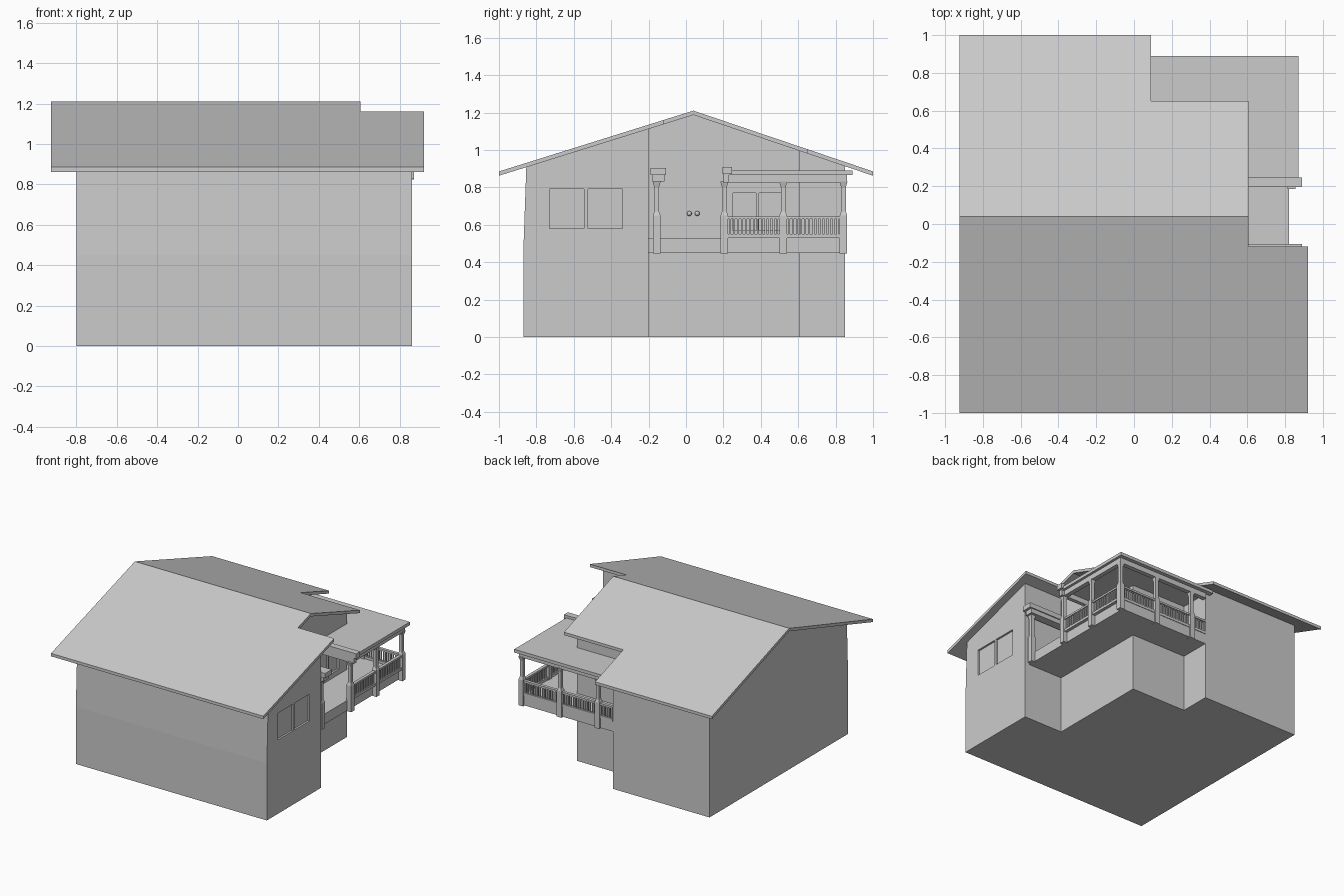
import bpy, bmesh
from mathutils import Vector

cube = bpy.data.objects.get("Cube")
if cube:
    bpy.data.objects.remove(cube)

grey = bpy.data.materials.new("light_grey")
grey.use_nodes = True
grey.diffuse_color = (0.6, 0.6, 0.6, 1)
grey.node_tree.nodes["Principled BSDF"].inputs["Base Color"].default_value = (0.6, 0.6, 0.6, 1)


def finish(name, bm):
    bmesh.ops.recalc_face_normals(bm, faces=bm.faces)
    mesh = bpy.data.meshes.new(name)
    bm.to_mesh(mesh)
    bm.free()
    mesh.materials.append(grey)
    obj = bpy.data.objects.new(name, mesh)
    bpy.context.collection.objects.link(obj)
    return obj


def add_prism(bm, points, offset):
    """Extrude a closed outline of 3D points along an offset."""
    face = bm.faces.new([bm.verts.new(p) for p in points])
    out = bmesh.ops.extrude_face_region(bm, geom=[face], use_keep_orig=True)
    top = [g for g in out["geom"] if isinstance(g, bmesh.types.BMVert)]
    bmesh.ops.translate(bm, verts=top, vec=offset)
    return top


def add_box(bm, x, y, z):
    add_prism(bm, [(x[0], y[0], z[0]), (x[1], y[0], z[0]), (x[1], y[1], z[0]), (x[0], y[1], z[0])],
              (0, 0, z[1] - z[0]))


def boxes(name, items):
    bm = bmesh.new()
    for item in items:
        add_box(bm, *item)
    return finish(name, bm)


# Shared dimensions
RIDGE_Y, RIDGE_Z, EAVE_Z, THICK = 0.04, 1.21, 0.885, 0.023
FLOOR, DECK_TOP = 0.45, 0.53
WALL_X, STEP_Y = 0.52, 0.61
FOOTPRINT = [(-0.8, -0.87), (0.86, -0.87), (0.86, -0.2), (WALL_X, -0.2),
             (WALL_X, STEP_Y), (0.04, STEP_Y), (0.04, 0.85), (-0.8, 0.85)]


def roof_z(y):
    run = RIDGE_Y + 1 if y < RIDGE_Y else 1 - RIDGE_Y
    return RIDGE_Z - abs(y - RIDGE_Y) * (RIDGE_Z - EAVE_Z) / run


# Lower storey
bm = bmesh.new()
add_prism(bm, [(x, y, 0) for x, y in FOOTPRINT], (0, 0, FLOOR))
finish("lower_walls", bm)

# Upper storey, leaning in slightly at the front and trimmed under the roof
bm = bmesh.new()
for v in add_prism(bm, [(x, y, FLOOR) for x, y in FOOTPRINT], (0, 0, 0.85)):
    if v.co.y < -0.8:
        v.co.y += 0.03
for side in (-1, 1):
    eave = Vector((0, side, EAVE_Z))
    ridge = Vector((0, RIDGE_Y, RIDGE_Z))
    normal = Vector((1, 0, 0)).cross(ridge - eave)
    if normal.z < 0:
        normal.negate()
    bmesh.ops.bisect_plane(bm, geom=bm.verts[:] + bm.edges[:] + bm.faces[:],
                           plane_co=ridge - Vector((0, 0, THICK - 0.002)), plane_no=normal, clear_outer=True)
    bmesh.ops.holes_fill(bm, edges=[e for e in bm.edges if e.is_boundary])
upper_walls = finish("upper_walls", bm)

# Window recesses: two in the side gable, two under the porch
cutter = boxes("window_cutter",
               [((0.845, 0.9), y, (0.58, 0.79)) for y in ((-0.73, -0.545), (-0.525, -0.34))] +
               [((WALL_X - 0.015, 0.6), y, (0.57, 0.77)) for y in ((0.25, 0.375), (0.39, 0.51))])
cutter.hide_render = True
cutter.hide_set(True)
cut = upper_walls.modifiers.new("windows", "BOOLEAN")
cut.object = cutter
cut.operation = "DIFFERENCE"
cut.solver = "EXACT"


# Main roof: stepped outline of each slope, projected up to the pitch
def roof_slope(name, outline):
    bm = bmesh.new()
    add_prism(bm, [(x, y, roof_z(y)) for x, y in outline], (0, 0, -THICK))
    finish(name, bm)


roof_slope("front_roof", [(-0.925, -1), (0.92, -1), (0.92, -0.12), (0.605, -0.12),
                          (0.605, RIDGE_Y), (-0.925, RIDGE_Y)])
roof_slope("back_roof", [(-0.925, RIDGE_Y), (0.605, RIDGE_Y), (0.605, 0.65), (0.09, 0.65),
                         (0.09, 1), (-0.925, 1)])

# Porch deck and roof, both wrapping the recessed corner
def wrap_slab(name, x_out, y_front, y_out, z0, z1, x_in):
    bm = bmesh.new()
    outline = [(WALL_X, y_front), (x_out, y_front), (x_out, y_out), (x_in, y_out),
               (x_in, STEP_Y), (WALL_X, STEP_Y)]
    add_prism(bm, [(x, y, z0) for x, y in outline], (0, 0, z1 - z0))
    finish(name, bm)


wrap_slab("porch_deck", 0.82, -0.2, 0.85, FLOOR, DECK_TOP, 0.04)
wrap_slab("porch_roof", 0.87, 0.22, 0.89, 0.865, 0.89, 0.0)

# Beams carrying the porch roof and framing the open entry
boxes("porch_beams", [((0.815, 0.85), (0.2, 0.86), (0.825, 0.865)),
                      ((0.04, 0.85), (0.825, 0.86), (0.825, 0.865))])
boxes("entry_beams", [((WALL_X, 0.89), (-0.19, -0.107), (0.865, 0.903)),
                      ((WALL_X, 0.87), (-0.18, -0.115), (0.83, 0.865)),
                      ((WALL_X, 0.89), (0.195, 0.245), (0.87, 0.91)),
                      ((WALL_X, 0.87), (0.2, 0.23), (0.825, 0.87))])

# Posts: wide base, tapered shoulder, slim shaft and flared top
POST_X, POST_Y = 0.833, 0.842
side_posts = [(POST_X, y) for y in (-0.157, 0.205, 0.52, POST_Y)]
back_posts = [(x, POST_Y) for x in (0.5, 0.17)]
POST_PROFILE = [(0.02, FLOOR - 0.005), (0.02, 0.65), (0.013, 0.67), (0.013, 0.8), (0.021, 0.83)]
bm = bmesh.new()
for px, py in side_posts + back_posts:
    rings = [[bm.verts.new((px + sx * r, py + sy * r, z))
              for sx, sy in ((-1, -1), (1, -1), (1, 1), (-1, 1))] for r, z in POST_PROFILE]
    for low, high in zip(rings, rings[1:]):
        for i in range(4):
            j = (i + 1) % 4
            bm.faces.new((low[i], low[j], high[j], high[i]))
    bm.faces.new(rings[0][::-1])
    bm.faces.new(rings[-1])
finish("porch_posts", bm)


# Railings with balusters between posts
def railing(name, start, end):
    a, b = Vector(start), Vector(end)
    across = Vector((abs(b.y - a.y), abs(b.x - a.x))).normalized()

    def bar(p, q, half, z):
        w = across * half
        xs = sorted((p.x, q.x))
        ys = sorted((p.y, q.y))
        return ((xs[0] - w.x, xs[1] + w.x), (ys[0] - w.y, ys[1] + w.y), z)

    items = [bar(a, b, 0.012, (DECK_TOP, 0.55)), bar(a, b, 0.012, (0.63, 0.645))]
    count = max(2, round((b - a).length / 0.021))
    step = (b - a) / count
    for i in range(count):
        mid = a + step * (i + 0.5)
        items.append(bar(mid - step * 0.22, mid + step * 0.22, 0.005, (0.55, 0.63)))
    boxes(name, items)


for i, (a, b) in enumerate(zip(side_posts[1:], side_posts[2:])):
    railing(f"side_railing_{i + 1}", a, b)
back_run = [side_posts[-1]] + back_posts + [(0.04, POST_Y)]
for i, (a, b) in enumerate(zip(back_run, back_run[1:])):
    railing(f"back_railing_{i + 1}", a, b)

# Pair of door knobs on the recessed wall
bm = bmesh.new()
for y in (0.018, 0.06):
    made = bmesh.ops.create_uvsphere(bm, u_segments=16, v_segments=10, radius=0.013)
    bmesh.ops.translate(bm, verts=made["verts"], vec=(WALL_X + 0.015, y, 0.66))
for f in bm.faces:
    f.smooth = True
finish("door_knobs", bm)
